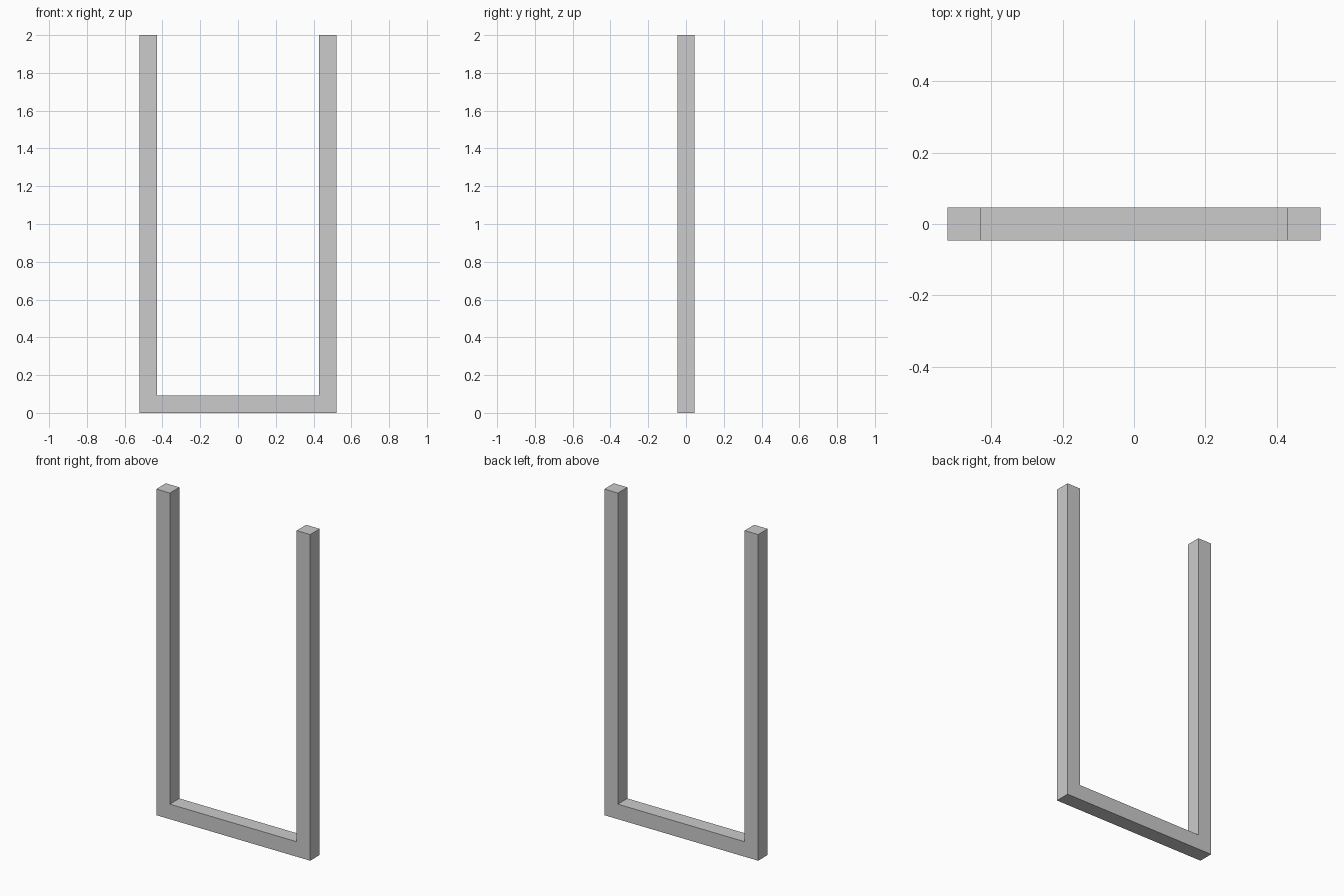
import bpy, bmesh

if "Cube" in bpy.data.objects:
    bpy.data.objects.remove(bpy.data.objects["Cube"])

HALF_WIDTH = 0.522
HEIGHT = 2.0
BAR = 0.092  # square bar thickness

# U-shaped frame: one continuous profile extruded through its depth
inner = HALF_WIDTH - BAR
right_half = [(HALF_WIDTH, 0), (HALF_WIDTH, HEIGHT), (inner, HEIGHT), (inner, BAR)]
profile = right_half + [(-x, z) for x, z in reversed(right_half)]

bm = bmesh.new()
face = bm.faces.new([bm.verts.new((x, -BAR / 2, z)) for x, z in profile])
extruded = bmesh.ops.extrude_face_region(bm, geom=[face])
back_verts = [g for g in extruded["geom"] if isinstance(g, bmesh.types.BMVert)]
bmesh.ops.translate(bm, verts=back_verts, vec=(0, BAR, 0))
if not face.is_valid or all(len(e.link_faces) == 2 for e in bm.edges):
    pass
else:
    # close the front if the extrusion left it open
    bmesh.ops.holes_fill(bm, edges=[e for e in bm.edges if e.is_boundary], sides=0)
bmesh.ops.recalc_face_normals(bm, faces=bm.faces[:])

mesh = bpy.data.meshes.new("u_frame")
bm.to_mesh(mesh)
bm.free()
bpy.context.collection.objects.link(bpy.data.objects.new("u_frame", mesh))
